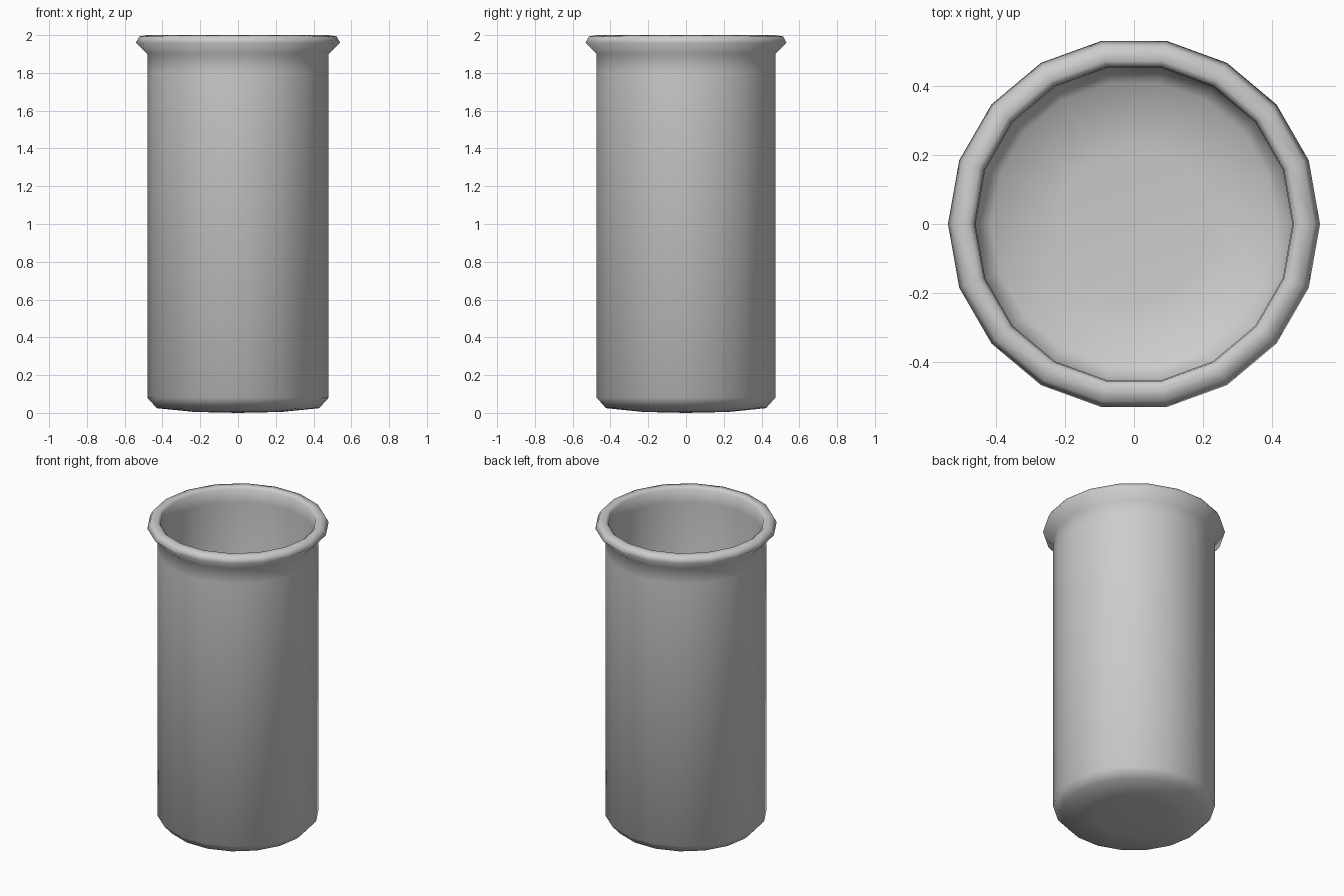
import bpy, bmesh, math
from mathutils import Vector

if "Cube" in bpy.data.objects:
    bpy.data.objects.remove(bpy.data.objects["Cube"])

SIDES = 18

# Beaker section (radius, height): outer base, wall, rolled rim, inner wall, inner floor
profile = [
    (0, 0), (0.23, 0.005), (0.43, 0.025), (0.48, 0.08),
    (0.48, 1.80), (0.48, 1.90), (0.54, 1.96), (0.523, 1.993), (0.48, 2.0),
    (0.463, 1.985), (0.46, 1.90), (0.46, 0.09), (0.415, 0.043), (0.22, 0.025), (0, 0.02),
]

# Spin the section around the vertical axis
bm = bmesh.new()
verts = [bm.verts.new((r, 0, z)) for r, z in profile]
edges = [bm.edges.new(pair) for pair in zip(verts, verts[1:])]
bmesh.ops.spin(bm, geom=verts + edges, cent=(0, 0, 0), axis=Vector((0, 0, 1)),
               angle=math.tau, steps=SIDES, use_merge=True)
bmesh.ops.remove_doubles(bm, verts=bm.verts, dist=0.0005)
bmesh.ops.recalc_face_normals(bm, faces=bm.faces)
for face in bm.faces:
    face.smooth = True

mesh = bpy.data.meshes.new("beaker")
bm.to_mesh(mesh)
bm.free()
beaker = bpy.data.objects.new("beaker", mesh)
bpy.context.collection.objects.link(beaker)
